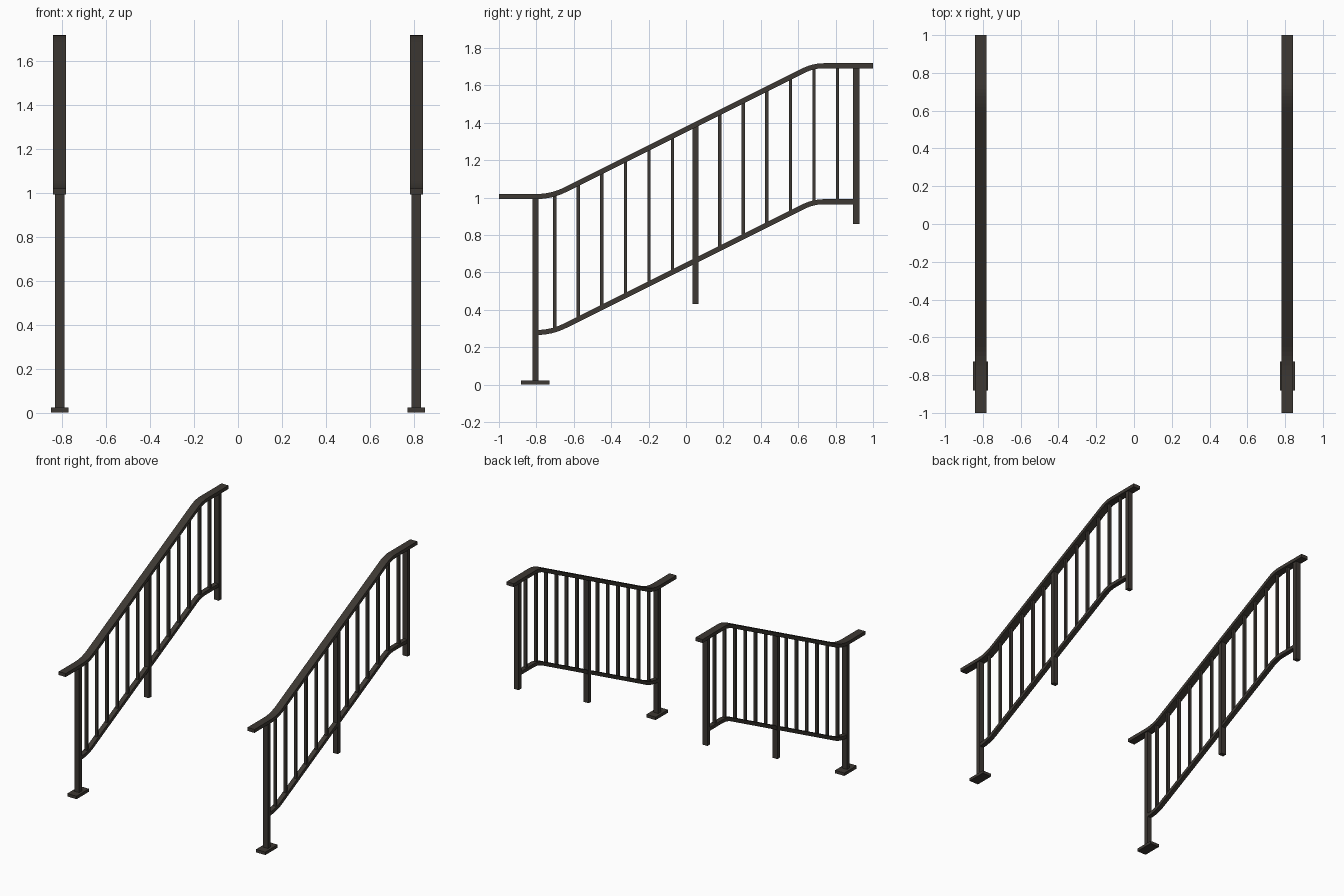
import bpy, bmesh
from mathutils import Vector

if "Cube" in bpy.data.objects:
    bpy.data.objects.remove(bpy.data.objects["Cube"])

mat = bpy.data.materials.new("dark bronze")
mat.diffuse_color = (0.047, 0.040, 0.033, 1)
mat.use_nodes = True
mat.node_tree.nodes["Principled BSDF"].inputs["Base Color"].default_value = mat.diffuse_color
X = 0.812          # railing plane, mirrored to the other side
DROP = 0.727       # height between handrail and bottom rail


def finish(name, bm):
    bmesh.ops.recalc_face_normals(bm, faces=bm.faces)
    me = bpy.data.meshes.new(name)
    bm.to_mesh(me)
    bm.free()
    me.materials.append(mat)
    ob = bpy.data.objects.new(name, me)
    bpy.context.collection.objects.link(ob)
    ob.modifiers.new("other side", 'MIRROR')
    return ob


def box(name, y, z0, z1, wx, wy):
    bm = bmesh.new()
    bmesh.ops.create_cube(bm, size=1)
    for v in bm.verts:
        v.co = Vector((X + v.co.x * wx, y + v.co.y * wy,
                       (z0 + z1) / 2 + v.co.z * (z1 - z0)))
    return finish(name, bm)


def bend(a, c, b, n=6):
    # quadratic curve around corner c
    a, c, b = Vector(a), Vector(c), Vector(b)
    return [a * (1 - t) ** 2 + c * 2 * t * (1 - t) + b * t * t
            for t in (i / n for i in range(n + 1))]


def rail_path(start, end):
    return ([Vector((start, 1.006))]
            + bend((-0.80, 1.006), (-0.718, 1.006), (-0.645, 1.0425))
            + bend((0.625, 1.6775), (0.68, 1.705), (0.735, 1.705))
            + [Vector((end, 1.705))])


def sweep(name, pts, w, h):
    # rectangular section along a path in the yz plane
    bm = bmesh.new()
    rings = []
    for i, p in enumerate(pts):
        d = (pts[min(i + 1, len(pts) - 1)] - pts[max(i - 1, 0)]).normalized()
        n = Vector((-d.y, d.x)) * h / 2
        rings.append([bm.verts.new((X + sx * w / 2, p.x + s * n.x, p.y + s * n.y))
                      for sx, s in ((-1, -1), (1, -1), (1, 1), (-1, 1))])
    for a, b in zip(rings, rings[1:]):
        for k in range(4):
            bm.faces.new((a[k], a[(k + 1) % 4], b[(k + 1) % 4], b[k]))
    bm.faces.new(rings[0])
    bm.faces.new(rings[-1])
    return finish(name, bm)


def rail_z(y):
    return min(max(1.365 + 0.5 * y, 1.008), 1.703)


# handrail and bottom rail
sweep("handrail", rail_path(-1.0, 1.0), 0.06, 0.027)
low = [p - Vector((0, DROP)) for p in rail_path(-0.81, 0.91)[1:]]
sweep("bottom_rail", low, 0.036, 0.027)

# posts and base plate
box("lower_post", -0.805, 0.01, 1.0, 0.042, 0.033)
box("middle_post", 0.051, 0.43, 1.39, 0.042, 0.033)
box("upper_post", 0.91, 0.86, 1.70, 0.042, 0.033)
box("base_plate", -0.805, 0.0, 0.023, 0.08, 0.152)

# balusters, leaving the middle post's place free
for i in range(13):
    if i != 6:
        y = -0.702 + 0.126 * i
        box(f"baluster_{i}", y, rail_z(y) - DROP, rail_z(y), 0.022, 0.017)
